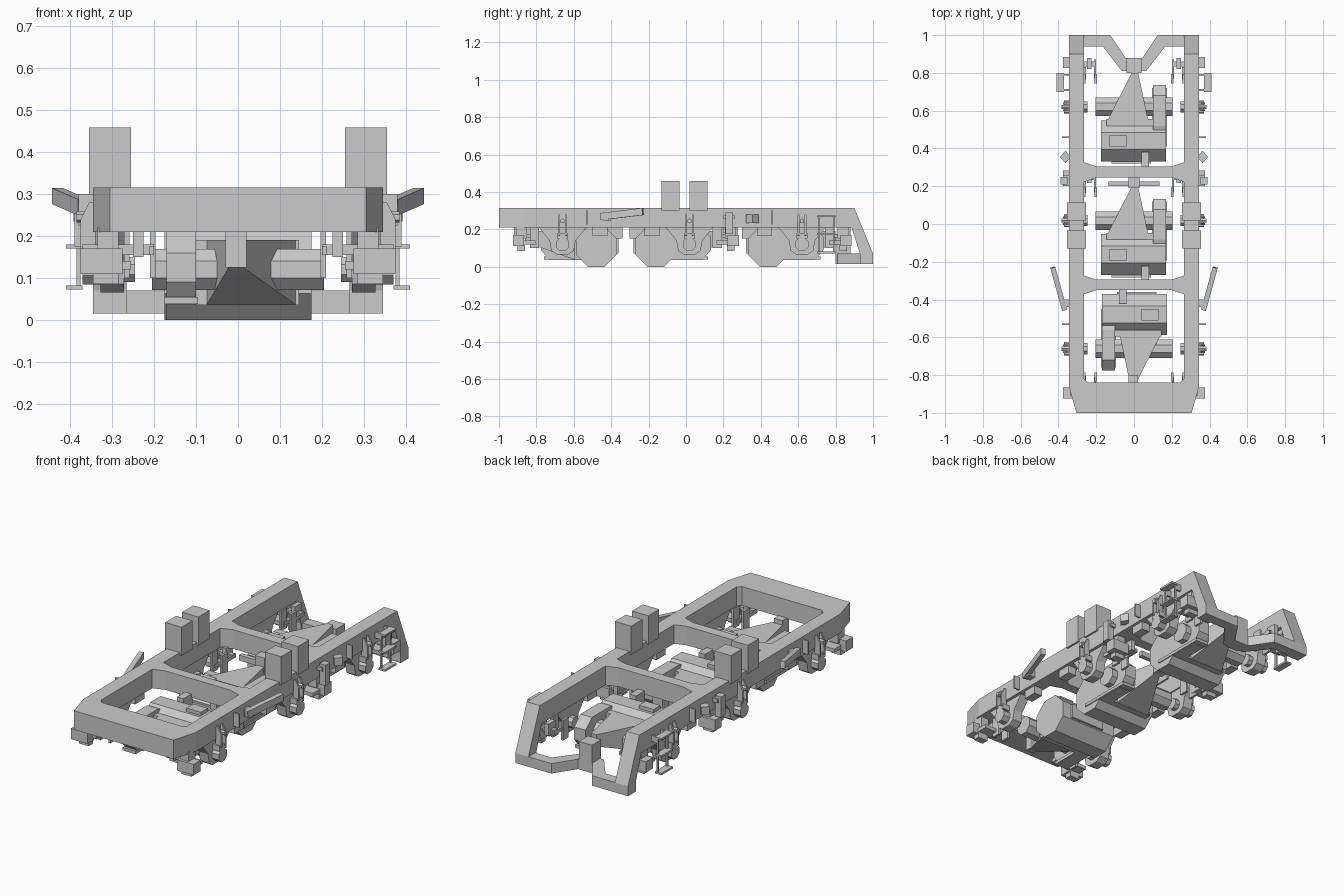
import bpy, bmesh, math
from mathutils import Vector, Matrix

if "Cube" in bpy.data.objects:
    bpy.data.objects.remove(bpy.data.objects["Cube"])


def finish(name, bm):
    bmesh.ops.recalc_face_normals(bm, faces=bm.faces)
    me = bpy.data.meshes.new(name)
    bm.to_mesh(me)
    bm.free()
    ob = bpy.data.objects.new(name, me)
    bpy.context.collection.objects.link(ob)
    return ob


def loft(name, ring_a, ring_b):
    # Closed solid between two matching outlines
    bm = bmesh.new()
    a = [bm.verts.new(p) for p in ring_a]
    b = [bm.verts.new(p) for p in ring_b]
    bm.faces.new(a)
    bm.faces.new(b[::-1])
    for i in range(len(a)):
        j = (i + 1) % len(a)
        bm.faces.new((a[i], a[j], b[j], b[i]))
    return finish(name, bm)


def prism_x(name, yz, x0, x1):
    return loft(name, [(x0, y, z) for y, z in yz], [(x1, y, z) for y, z in yz])


def prism_z(name, xy, z0, z1):
    return loft(name, [(x, y, z0) for x, y in xy], [(x, y, z1) for x, y in xy])


def box(name, x0, x1, y0, y1, z0, z1):
    return prism_z(name, [(x0, y0), (x1, y0), (x1, y1), (x0, y1)], z0, z1)


def bar(name, p, q, w, h):
    # Rectangular bar between two points
    p, q = Vector(p), Vector(q)
    d = (q - p).normalized()
    u = d.cross(Vector((0, 0, 1))).normalized()
    v = u.cross(d)
    sec = [u * a * w / 2 + v * b * h / 2 for a, b in ((-1, -1), (1, -1), (1, 1), (-1, 1))]
    return loft(name, [p + s for s in sec], [q + s for s in sec])


def ngon(cy, cz, r, n=8):
    return [(cy + r * math.cos(math.tau * (i + .5) / n), cz + r * math.sin(math.tau * (i + .5) / n))
            for i in range(n)]


def both(ob):
    # Mirrored partner on the other side of the frame
    bm = bmesh.new()
    bm.from_mesh(ob.data)
    bmesh.ops.transform(bm, matrix=Matrix.Scale(-1, 4, (1, 0, 0)), verts=bm.verts)
    finish(ob.name + "_mirrored", bm)


# Side beams with the sloping rear legs
both(prism_x("side_beam", [(-.86, .21), (-.86, .315), (.90, .315), (1, .07), (1, .015),
                           (.93, .015), (.93, .07), (.885, .21)], .265, .345))

# Front end beam with tapered corners
half = [(.305, -1), (.345, -.86), (.345, -.84), (.265, -.82), (.245, -.84)]
prism_z("front_beam", half + [(-x, y) for x, y in half[::-1]], .21, .315)

# Flared cross beams
for name, y0, y1 in (("front_cross_beam", -.35, -.295), ("rear_cross_beam", .245, .305)):
    half = [(.2, y0), (.265, y0 - .022), (.29, y0 - .022), (.29, y1 + .022), (.265, y1 + .022), (.2, y1)]
    prism_z(name, half + [(-x, y) for x, y in half[::-1]], .21, .315)

# Low rear bar with the central motor support
half = [(.27, 1), (.125, 1), (.045, .88), (.03, .88), (.03, .81), (.065, .81), (.165, .94), (.27, .94)]
both(prism_z("low_rear_bar", half, .015, .07))
box("rear_motor_support", -.04, .04, .80, .88, .015, .17)
box("middle_motor_support", -.135, .135, .20, .225, .18, .21)
box("middle_support_hanger", -.03, .03, .19, .25, .125, .24)
box("front_motor_support", -.03, .02, -.86, -.80, .125, .215)

# Wheelsets: axle, motor, gearcase, boxes and brakes; s = -1 turns the unit round
for label, yc, s in (("front", -.66, -1), ("middle", .018, 1), ("rear", .62, 1)):
    Y = lambda y: yc + s * y

    def poly(pts):
        return [(Y(y), z) for y, z in pts]

    def block(part, x0, x1, y0, y1, z0, z1):
        return box(label + "_" + part, s * x0, s * x1, Y(y0), Y(y1), z0, z1)

    prism_x(label + "_axle", ngon(yc, .12, .053), -.205, .205)
    prism_x(label + "_motor", ngon(Y(-.18), .108, .117), -.175 * s, .17 * s)
    block("motor_nose_plate", -.145, .10, -.10, -.065, .035, .19)
    loft(label + "_motor_nose",
         [(s * x, Y(-.07), z) for x, z in ((-.14, .035), (.075, .035), (.075, .19), (-.14, .19))],
         [(s * x, Y(.18), z) for x, z in ((-.012, .125), (.022, .125), (.022, .19), (-.012, .19))])
    prism_x(label + "_gearcase", poly([(.115, .09), (.07, .035), (-.15, .035), (-.23, .08),
                                       (-.23, .17), (-.1, .21), (.06, .21), (.115, .16)]), .10 * s, .17 * s)
    block("gearcase_flange", .095, .175, -.21, .10, .038, .055)
    block("motor_hatch", -.13, -.04, -.21, -.15, .19, .235)
    block("motor_air_duct", .04, .08, -.32, -.24, .15, .23)
    block("motor_rear_plate", -.12, .09, -.30, -.27, .07, .15)

    # Axle guards with octagonal feet, inner hub and outer cap
    both(prism_x(label + "_axle_guard", poly([(-.13, .215), (-.07, .14), (-.06, .085), (-.03, .065),
                 (.03, .065), (.06, .085), (.07, .14), (.13, .215)]), .272, .328))
    both(prism_x(label + "_axle_hub", ngon(yc, .12, .032), .245, .28))
    both(prism_x(label + "_axle_cap", ngon(yc, .12, .038), .32, .37))
    # Outer hanger bracket: two gusset plates and a pin
    for d in (-.018, .018):
        ring = [(.34, .28), (.355, .28), (.375, .24), (.375, .17), (.34, .15)]
        both(loft(label + "_bracket_plate", [(x, yc + d - .005, z) for x, z in ring],
                  [(x, yc + d + .005, z) for x, z in ring]))
    both(prism_x(label + "_bracket_pin", ngon(yc, .245, .013, 6), .34, .385))
    both(box(label + "_bracket_foot", .32, .37, yc - .03, yc + .03, .15, .18))

    # Brake unit on the side away from the motor
    both(block("brake_cylinder", .275, .375, .205, .265, .11, .17))
    both(block("brake_hanger", .285, .335, .19, .25, .15, .22))
    both(block("brake_foot", .285, .345, .20, .24, .085, .12))
    both(block("brake_lever", .255, .345, .145, .21, .12, .14))
    both(block("brake_inner_arm", .225, .25, .20, .26, .15, .215))
    both(block("brake_inner_tie", .20, .29, .215, .24, .155, .18))
    for x in (.197, .258):
        both(block("brake_shoe_arm", x, x + .013, .125, .175, .10, .21))
    both(block("brake_rod", .20, .212, .15, .25, .155, .175))
    # Guide blocks under the beam on the motor side
    both(block("beam_guide", .28, .33, -.24, -.16, .165, .215))

# Spring boxes standing on the beams
for y0, y1 in ((-.13, -.035), (.018, .115)):
    both(box("spring_box", .255, .355, y0, y1, .30, .458))

# Slanted damper bars
both(bar("slanted_damper", (.368, -.455, .268), (.43, -.23, .295), .027, .038))
both(box("damper_mount", .335, .385, -.44, -.40, .245, .285))

# Vertical damper, turned block and thin tabs
both(box("vertical_damper", .352, .39, .21, .25, .175, .29))
both(box("vertical_damper_mount", .33, .375, .20, .26, .255, .275))
both(prism_z("turned_block", [(.335, .355), (.363, .322), (.392, .355), (.363, .388)], .235, .278))
for y in (-.53, .46):
    both(box("side_tab", .34, .38, y - .004, y + .004, .225, .30))

# Rear steps
for z in (.265, .17, .072):
    both(box("step_tread", .37, .41, .70, .80, z, z + .01))
for y in (.705, .785):
    both(box("step_rail", .375, .385, y, y + .01, .072, .275))
    both(box("step_mount", .335, .38, y, y + .01, .24, .275))
